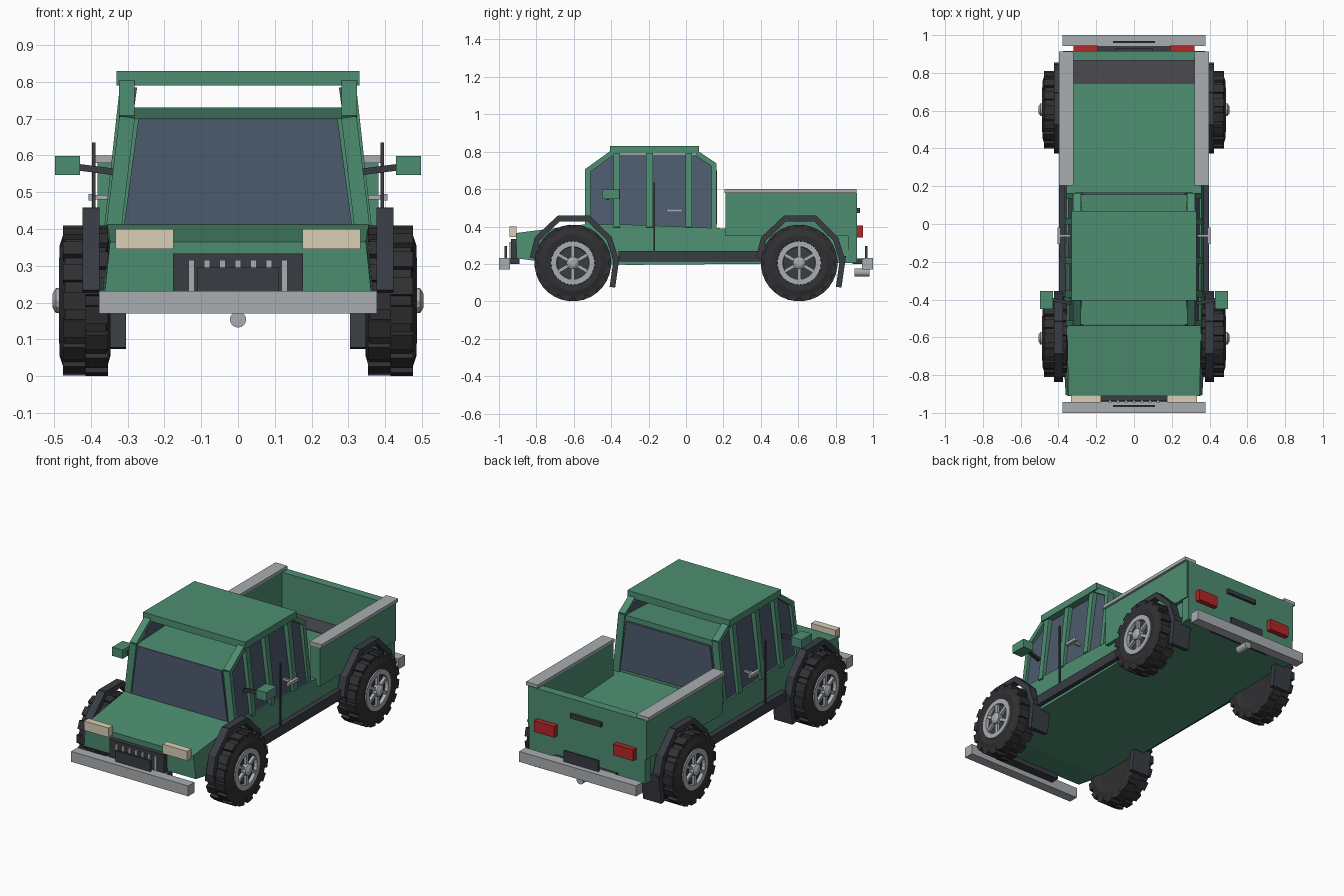
import bpy, bmesh
from math import pi, sin, cos
from mathutils import Vector, Matrix

if "Cube" in bpy.data.objects:
    bpy.data.objects.remove(bpy.data.objects["Cube"])


def material(name, rgb):
    m = bpy.data.materials.new(name)
    m.diffuse_color = (*rgb, 1)
    m.use_nodes = True
    m.node_tree.nodes["Principled BSDF"].inputs["Base Color"].default_value = m.diffuse_color
    return m


GREEN = material("green_paint", (0.075, 0.27, 0.165))
GLASS = material("glass", (0.075, 0.105, 0.155))
DARK = material("dark_trim", (0.04, 0.045, 0.055))
RUBBER = material("rubber", (0.03, 0.03, 0.033))
STEEL = material("steel", (0.40, 0.42, 0.44))
RED = material("red_lens", (0.45, 0.02, 0.02))
CREAM = material("lamp_lens", (0.70, 0.63, 0.47))
FLOOR = material("bed_liner", (0.07, 0.07, 0.08))


def finish(name, bm, mat):
    bmesh.ops.recalc_face_normals(bm, faces=bm.faces)
    me = bpy.data.meshes.new(name)
    bm.to_mesh(me)
    bm.free()
    me.materials.append(mat)
    ob = bpy.data.objects.new(name, me)
    bpy.context.collection.objects.link(ob)
    return ob


def add_box(bm, lo, hi, mat4=Matrix()):
    lo, hi = Vector(lo), Vector(hi)
    m = mat4 @ Matrix.Translation((lo + hi) / 2) @ Matrix.Diagonal((*(hi - lo), 1))
    bmesh.ops.create_cube(bm, size=1, matrix=m)


def box(name, mat, x, y, z):
    bm = bmesh.new()
    add_box(bm, (min(x), y[0], z[0]), (max(x), y[1], z[1]))
    return finish(name, bm, mat)


def prism(name, mat, profile, left, right):
    """Side (y, z) outline spanned between x = left(y, z) and x = right(y, z)."""
    bm = bmesh.new()
    a = [bm.verts.new((left(y, z), y, z)) for y, z in profile]
    b = [bm.verts.new((right(y, z), y, z)) for y, z in profile]
    bm.faces.new(a)
    bm.faces.new(b)
    for i in range(len(a)):
        j = (i + 1) % len(a)
        bm.faces.new((a[i], a[j], b[j], b[i]))
    return finish(name, bm, mat)


def bars(name, mat, pts, w, d):
    """Chain of square bars; w is the thickness along x, d across."""
    bm = bmesh.new()
    for p, q in zip(pts, pts[1:]):
        p, q = Vector(p), Vector(q)
        t = (q - p).normalized()
        u = Vector((1, 0, 0)) if abs(t.x) < 0.8 else Vector((0, 1, 0))
        u = (u - t * u.dot(t)).normalized()
        v = t.cross(u)
        m = Matrix((u, v, t)).transposed().to_4x4()
        m.translation = (p + q) / 2
        h = (q - p).length / 2 + d * 0.15
        add_box(bm, (-w / 2, -d / 2, -h), (w / 2, d / 2, h), m)
    return finish(name, bm, mat)


def lathe(bm, prof, n, s, cx, cy, cz):
    """Closed (x, r) profile revolved around the axle."""
    rings = [[bm.verts.new((s * (cx + x), cy + r * cos(2 * pi * i / n), cz + r * sin(2 * pi * i / n)))
              for i in range(n)] for x, r in prof]
    for a, b in zip(rings, rings[1:]):
        for i in range(n):
            j = (i + 1) % n
            bm.faces.new((a[i], a[j], b[j], b[i]))
    bm.faces.new(rings[0])
    bm.faces.new(rings[-1])


def wheel(s, cy, tag):
    cx, cz = 0.415, 0.205
    # tyre with two staggered rows of lugs
    bm = bmesh.new()
    lathe(bm, [(-.06, .11), (-.068, .15), (-.056, .192), (.056, .192), (.07, .15), (.065, .118), (.045, .112)],
          24, s, cx, cy, cz)
    for i in range(32):
        row = 1 if i % 2 else -1
        m = Matrix.Translation((s * cx, cy, cz)) @ Matrix.Rotation(2 * pi * i / 32, 4, 'X')
        add_box(bm, (min(0, row * .061), -.024, .165), (max(0, row * .061), .024, .204), m)
    finish("tyre_" + tag, bm, RUBBER)
    # rim ring, spokes and hub
    bm = bmesh.new()
    lathe(bm, [(.03, .117), (.072, .117), (.072, .088), (.048, .084)], 24, s, cx, cy, cz)
    for i in range(6):
        m = Matrix.Translation((s * cx, cy, cz)) @ Matrix.Rotation(pi * i / 3, 4, 'X')
        add_box(bm, (min(s * .05, s * .07), -.009, .02), (max(s * .05, s * .07), .009, .09), m)
    lathe(bm, [(.05, .034), (.08, .034), (.09, .018)], 12, s, cx, cy, cz)
    finish("rim_" + tag, bm, STEEL)
    bm = bmesh.new()
    lathe(bm, [(.045, .086), (.053, .086)], 24, s, cx, cy, cz)
    finish("rim_recess_" + tag, bm, DARK)


# lower body: hood, sills and rear in one hull
def hull(y, z):
    return min(0.373, 0.362 + (y + 0.9) * 0.06) - max(0, z - 0.23) * 0.1


prism("body", GREEN, [(-.905, .23), (-.91, .365), (-.54, .412), (-.35, .412), (.2, .39), (.91, .35),
                      (.91, .205), (-.3, .195), (-.72, .205)], lambda y, z: -hull(y, z), hull)

# cargo bed
box("bed_floor", FLOOR, (-.32, .32), (.74, .87), (.34, .363))
box("tailgate", GREEN, (-.375, .375), (.865, .915), (.21, .58))
box("tailgate_handle", DARK, (-.1, .1), (.91, .93), (.472, .498))

# cab: inner block, front and rear glass, roof
def cab_x(y, z):
    return 0.345 - (z - 0.41) * 0.135


prism("cab_core", GREEN, [(-.532, .40), (-.532, .70), (.155, .73), (.155, .39)],
      lambda y, z: .015 - cab_x(y, z), lambda y, z: cab_x(y, z) - .015)
for name, y in (("windshield", -.541), ("rear_window", .153)):
    prism(name, GLASS, [(y, .412), (y, .70), (y + .014, .70), (y + .014, .412)],
          lambda y, z: .035 - cab_x(y, z), lambda y, z: cab_x(y, z) - .035)
box("roof", GREEN, (-.33, .33), (-.405, .07), (.79, .83))

for s, side in ((-1, "left"), (1, "right")):
    # bed wall and rail
    box("bed_wall_" + side, GREEN, (s * .32, s * .382), (.21, .912), (.35, .585))
    box("bed_rail_" + side, STEEL, (s * .32, s * .396), (.205, .912), (.58, .60))
    # side glass and pillars
    prism("side_glass_" + side, GLASS,
          [(-.53, .40), (-.53, .69), (-.395, .785), (.06, .785), (.155, .73), (.155, .39)],
          lambda y, z: s * (cab_x(y, z) - .02), lambda y, z: s * cab_x(y, z))
    bars("front_pillar_" + side, GREEN,
         [(s * .338, -.525, .40), (s * .302, -.525, .70), (s * .302, -.40, .79)], .042, .028)
    bars("rear_pillar_" + side, GREEN,
         [(s * .338, .15, .39), (s * .302, .15, .73), (s * .302, .06, .79)], .042, .028)
    for i, y in enumerate((-.37, -.195, .015)):
        bars("door_pillar_%d_%s" % (i, side), GREEN,
             [(s * .346, y, .40), (s * .303, y, .79)], .036, .036)
    # trim along the flank
    box("running_board_" + side, DARK, (s * .36, s * .398), (-.36, .41), (.213, .27))
    box("door_handle_" + side, STEEL, (s * .388, s * .406), (-.105, -.018), (.478, .495))
    box("handle_mount_" + side, STEEL, (s * .335, s * .392), (-.068, -.055), (.48, .493))
    box("aerial_" + side, DARK, (s * .388, s * .397), (-.174, -.165), (.27, .635))
    bars("mirror_arm_" + side, DARK, [(s * .335, -.42, .555), (s * .435, -.40, .568)], .018, .018)
    box("mirror_" + side, GREEN, (s * .43, s * .498), (-.45, -.355), (.547, .598))
    # lamps
    box("headlight_" + side, CREAM, (s * .175, s * .333), (-.945, -.905), (.345, .40))
    box("tail_light_" + side, RED, (s * .19, s * .32), (.91, .945), (.34, .405))
    # wheels, fender flares and mud flaps
    for cy, end in ((-.605, "front"), (.605, "rear")):
        tag = end + "_" + side
        wheel(s, cy, tag)
        arch = [(-.215, .03), (-.19, .13), (-.075, .238), (.085, .238), (.195, .13), (.232, .01)]
        bars("fender_flare_" + tag, DARK,
             [(s * .40, cy + y, .205 + z) for y, z in arch], .046, .03)
        bars("mud_flap_" + tag, DARK,
             [(s * .364, cy + .235, .24), (s * .364, cy + .212, .08)], .118, .03)

# grille with upright slats
box("grille", DARK, (-.177, .177), (-.935, -.90), (.225, .333))
for i in range(7):
    x = (i - 3) * .042
    box("grille_slat_%d" % i, STEEL, (x - .008, x + .008), (-.945, -.93), (.23, .316))

# bumpers and plates
for s, end in ((-1, "front"), (1, "rear")):
    y = sorted((s * .942, s * 1.0))
    box("bumper_" + end, STEEL, (-.378, .378), y, (.17, .231))
    box("bumper_mount_" + end, DARK, (-.2, .2), sorted((s * .89, s * .95)), (.20, .228))
    box("plate_" + end, DARK, (-.112, .112), sorted((s * .958, s * .97)), (.22, .295))

# exhaust pipe
bm = bmesh.new()
bmesh.ops.create_cone(bm, cap_ends=True, segments=16, radius1=.022, radius2=.022, depth=.08,
                      matrix=Matrix.Translation((0, .94, .154)) @ Matrix.Rotation(pi / 2, 4, 'X'))
finish("exhaust_pipe", bm, STEEL)
